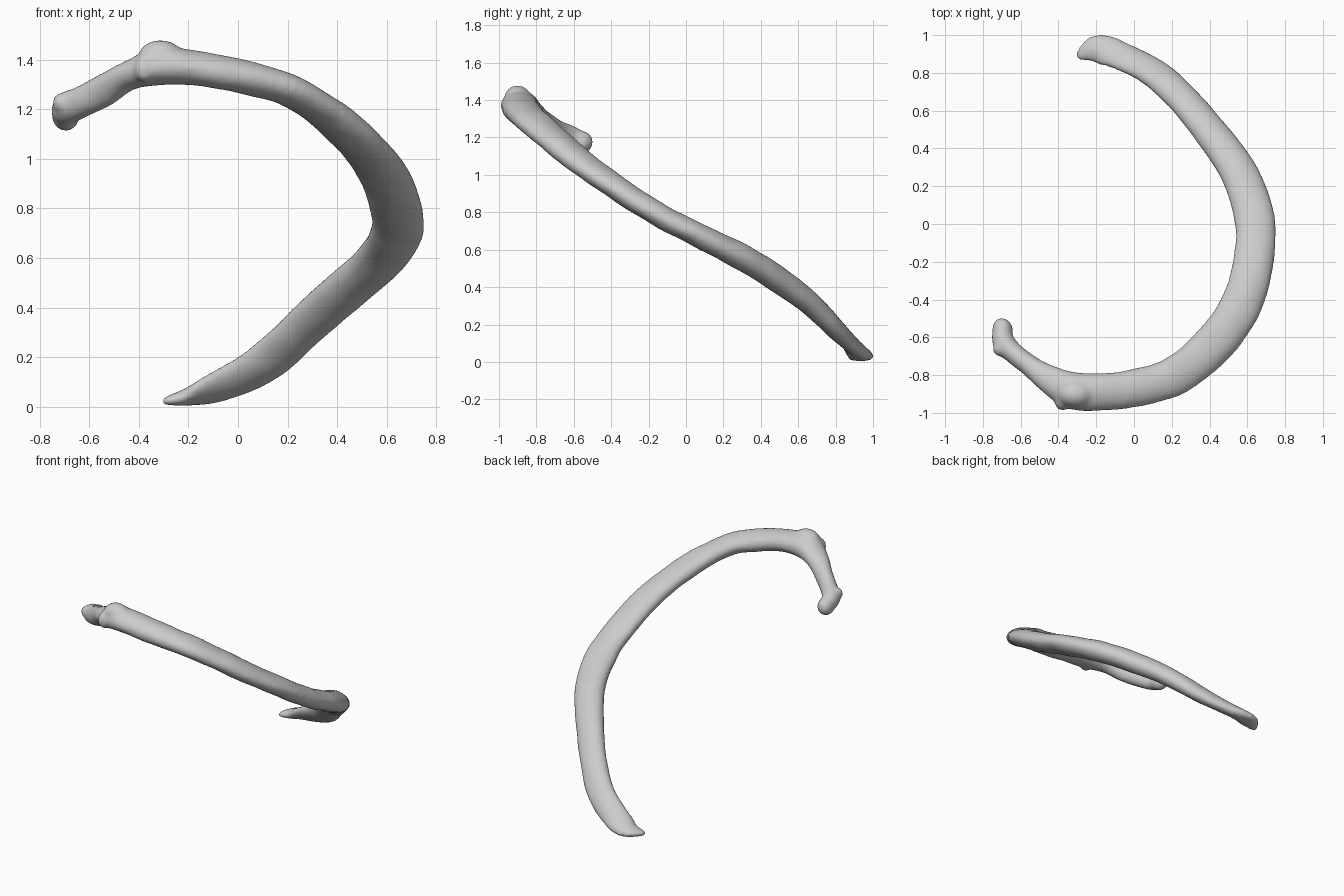
import bpy
import bmesh
import math
from mathutils import Vector, Matrix, noise

default = bpy.data.objects.get("Cube")
if default:
    bpy.data.objects.remove(default, do_unlink=True)

SIDES = 24
STEPS = 6

# Stations along the shaft: x, y, z, half width, half thickness, twist in degrees
STATIONS = [
    (-.70, -.54, 1.17, .045, .05, 0),
    (-.69, -.62, 1.2, .06, .065, 0),
    (-.63, -.69, 1.23, .055, .065, 0),
    (-.55, -.75, 1.27, .055, .065, 0),
    (-.45, -.82, 1.33, .075, .06, 0),
    (-.33, -.88, 1.37, .1, .075, 0),
    (-.2, -.89, 1.37, .1, .072, 0),
    (0, -.87, 1.335, .1, .068, 0),
    (.22, -.8, 1.27, .105, .064, 0),
    (.42, -.64, 1.13, .11, .064, 0),
    (.57, -.42, .965, .11, .064, 0),
    (.64, -.15, .79, .108, .064, 0),
    (.63, .07, .675, .107, .065, -5),
    (.55, .28, .57, .1, .07, -18),
    (.41, .48, .45, .095, .07, -28),
    (.25, .67, .305, .09, .062, -34),
    (.09, .81, .165, .09, .052, -38),
    (-.07, .89, .085, .085, .042, -32),
    (-.2, .925, .042, .076, .036, -10),
    (-.3, .885, .022, .02, .014, 0),
]


def spline(points, t):
    """Catmull-Rom value of the station list at parameter t."""
    i = min(int(t), len(points) - 2)
    u = t - i
    pick = lambda k: points[max(0, min(k, len(points) - 1))]
    rows = zip(pick(i - 1), pick(i), pick(i + 1), pick(i + 2))
    return [b + u * ((c - a) + u * ((2 * a - 5 * b + 4 * c - d)
            + u * (3 * (b - c) + d - a))) / 2 for a, b, c, d in rows]


def add_shaft(bm):
    """Sweep a twisting ellipse along the stations."""
    count = (len(STATIONS) - 1) * STEPS
    samples = [spline(STATIONS, k / STEPS) for k in range(count + 1)]
    centres = [Vector(s[:3]) for s in samples]
    rings = []
    for k, (centre, sample) in enumerate(zip(centres, samples)):
        tangent = (centres[min(k + 1, count)] - centres[max(k - 1, 0)]).normalized()
        outward = tangent.cross(Vector((0, 0, 1))).normalized()
        twist = Matrix.Rotation(math.radians(-sample[5]), 3, tangent)
        up = outward.cross(tangent)
        outward, up = twist @ outward, twist @ up
        ring = []
        for j in range(SIDES):
            angle = math.tau * j / SIDES
            ring.append(bm.verts.new(centre + outward * sample[3] * math.cos(angle)
                                     + up * sample[4] * math.sin(angle)))
        rings.append(ring)
    for first, second in zip(rings, rings[1:]):
        for j in range(SIDES):
            n = (j + 1) % SIDES
            bm.faces.new((first[j], first[n], second[n], second[j]))
    bm.faces.new(rings[0])
    bm.faces.new(rings[-1])


def add_knob(bm, centre, radii, turn):
    """Add an ellipsoid that melts into the shaft."""
    matrix = (Matrix.Translation(centre) @ Matrix.Rotation(math.radians(turn), 4, "Z")
              @ Matrix.Diagonal((*radii, 1)))
    bmesh.ops.create_icosphere(bm, subdivisions=3, radius=1, matrix=matrix)


bm = bmesh.new()
add_shaft(bm)
# Rounded head, with its upper lip
add_knob(bm, (-.695, -.565, 1.175), (.055, .068, .064), 15)
add_knob(bm, (-.705, -.66, 1.225), (.042, .042, .042), 0)
# Raised tubercle where the neck meets the shaft
add_knob(bm, (-.31, -.9, 1.405), (.095, .075, .073), 0)
add_knob(bm, (-.37, -.94, 1.365), (.05, .045, .06), 30)

# Slight natural unevenness
for v in bm.verts:
    v.co += noise.noise_vector(v.co * 8) * .005
bmesh.ops.recalc_face_normals(bm, faces=bm.faces)

mesh = bpy.data.meshes.new("rib_bone")
bm.to_mesh(mesh)
bm.free()
rib = bpy.data.objects.new("rib_bone", mesh)
bpy.context.collection.objects.link(rib)

# Fuse the pieces into one smooth surface
remesh = rib.modifiers.new("fuse", "REMESH")
remesh.mode = "VOXEL"
remesh.voxel_size = .013
remesh.use_smooth_shade = True
smooth = rib.modifiers.new("soften", "SMOOTH")
smooth.factor = .5
smooth.iterations = 5

bone = bpy.data.materials.new("pale_grey_bone")
bone.use_nodes = True
bone.diffuse_color = (.6, .6, .6, 1)
bone.node_tree.nodes["Principled BSDF"].inputs["Base Color"].default_value = (.6, .6, .6, 1)
mesh.materials.append(bone)
for face in mesh.polygons:
    face.use_smooth = True
